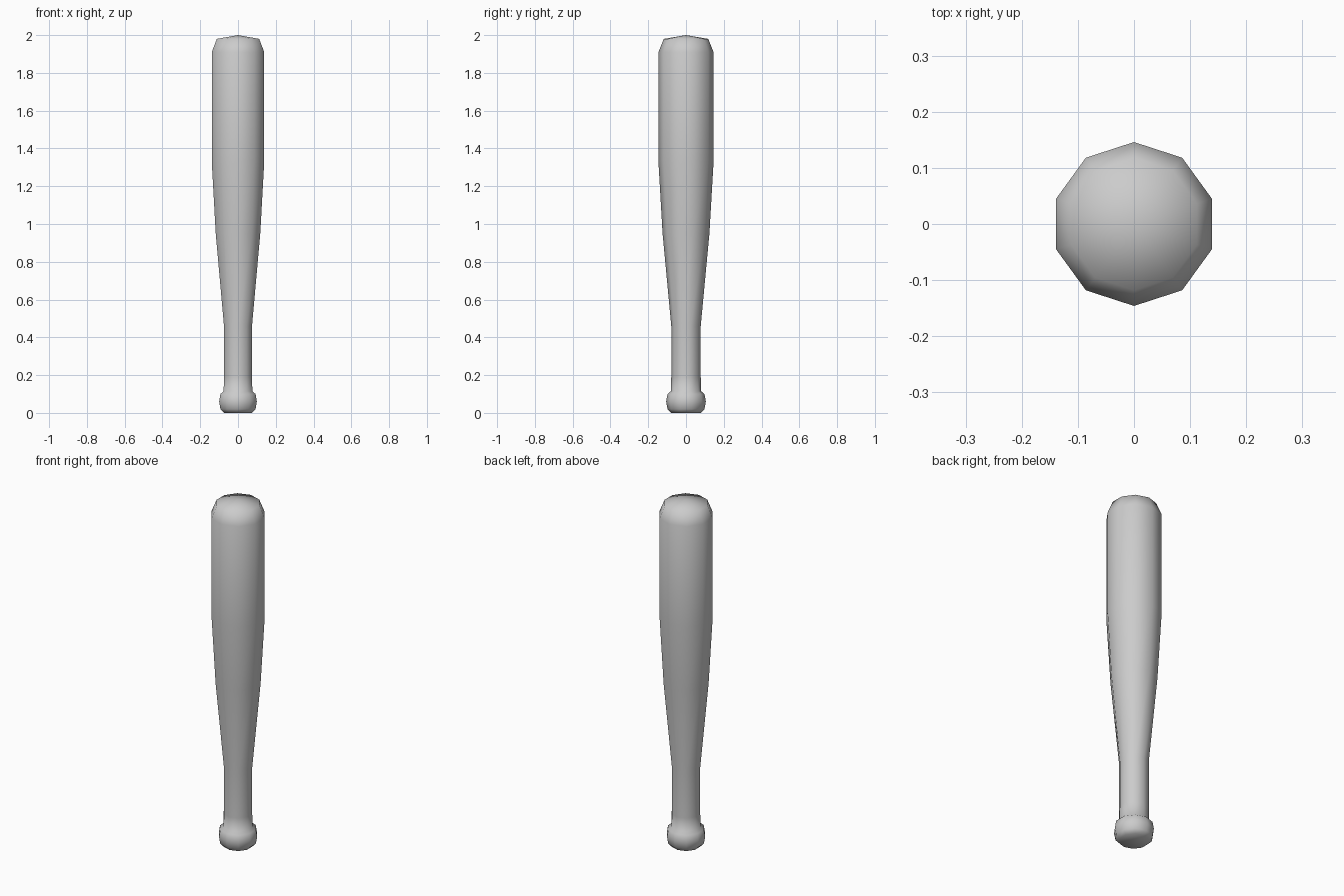
import bpy, bmesh, math

old = bpy.data.objects.get("Cube")
if old:
    bpy.data.objects.remove(old, do_unlink=True)

SIDES = 10

# Single plain finish
mat = bpy.data.materials.new("light grey")
mat.use_nodes = True
grey = (0.6, 0.6, 0.6, 1)
mat.diffuse_color = grey
mat.node_tree.nodes["Principled BSDF"].inputs["Base Color"].default_value = grey

# Outline as (radius, height): knob, handle, taper, barrel, rounded end
profile = [
    (0.078, 0.0), (0.098, 0.02), (0.105, 0.06), (0.098, 0.10), (0.08, 0.115),
    (0.078, 0.19), (0.078, 0.46), (0.124, 0.95), (0.146, 1.33),
    (0.146, 1.91), (0.118, 1.98),
]

bm = bmesh.new()
rings = []
for r, z in profile:
    ring = []
    for i in range(SIDES):
        a = math.pi / 2 + math.tau * i / SIDES
        ring.append(bm.verts.new((r * math.cos(a), r * math.sin(a), z)))
    rings.append(ring)

# Side walls
for low, high in zip(rings, rings[1:]):
    for i in range(SIDES):
        j = (i + 1) % SIDES
        bm.faces.new((low[i], low[j], high[j], high[i]))

# Flat base and shallow pointed tip
bm.faces.new(rings[0][::-1])
tip = bm.verts.new((0, 0, 2))
for i in range(SIDES):
    bm.faces.new((rings[-1][i], rings[-1][(i + 1) % SIDES], tip))

for face in bm.faces:
    face.smooth = True

mesh = bpy.data.meshes.new("bat")
bm.to_mesh(mesh)
bm.free()
mesh.materials.append(mat)
bat = bpy.data.objects.new("bat", mesh)
bpy.context.collection.objects.link(bat)
